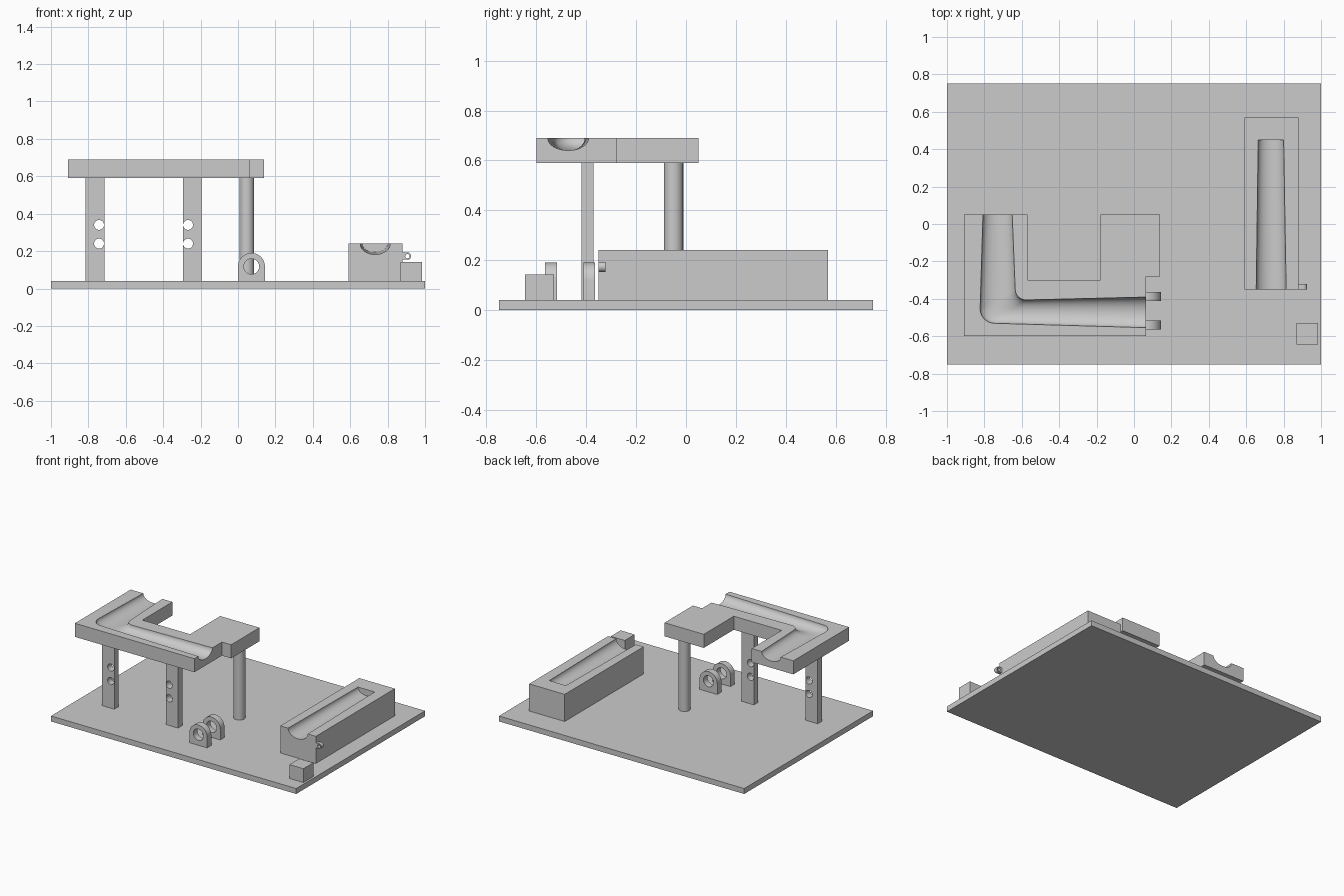
import bpy
import bmesh
from math import sin, cos, pi, radians
from mathutils import Vector, Matrix

if "Cube" in bpy.data.objects:
    bpy.data.objects.remove(bpy.data.objects["Cube"], do_unlink=True)

GREY = (0.6, 0.6, 0.6, 1)
grey = bpy.data.materials.new("light grey")
grey.use_nodes = True
grey.diffuse_color = GREY
grey.node_tree.nodes["Principled BSDF"].inputs["Base Color"].default_value = GREY


def finish(name, bm):
    bmesh.ops.recalc_face_normals(bm, faces=bm.faces)
    mesh = bpy.data.meshes.new(name)
    bm.to_mesh(mesh)
    bm.free()
    mesh.materials.append(grey)
    obj = bpy.data.objects.new(name, mesh)
    bpy.context.collection.objects.link(obj)
    return obj


def activate(obj):
    bpy.ops.object.select_all(action="DESELECT")
    obj.select_set(True)
    bpy.context.view_layer.objects.active = obj


def smooth(obj):
    activate(obj)
    bpy.ops.object.shade_smooth_by_angle(angle=radians(30))


def loft(name, rings):
    """Closed solid through a list of equal-sized point rings."""
    bm = bmesh.new()
    rows = [[bm.verts.new(p) for p in ring] for ring in rings]
    n = len(rows[0])
    for a, b in zip(rows, rows[1:]):
        for i in range(n):
            j = (i + 1) % n
            bm.faces.new((a[i], a[j], b[j], b[i]))
    bm.faces.new(rows[0])
    bm.faces.new(rows[-1])
    return finish(name, bm)


def box(name, x, y, z):
    ring = [(x[0], y[0]), (x[1], y[0]), (x[1], y[1]), (x[0], y[1])]
    return loft(name, [[(*p, h) for p in ring] for h in z])


def profile_y(name, points, y0, y1):
    """Extrude an x-z outline along y."""
    return loft(name, [[(px, y, pz) for px, pz in points] for y in (y0, y1)])


def arc(cx, cy, r, start, end, steps):
    return [(cx + r * cos(radians(start + (end - start) * i / steps)),
             cy + r * sin(radians(start + (end - start) * i / steps)))
            for i in range(steps + 1)]


def circle(cx, cy, r, n=40):
    return arc(cx, cy, r, 0, 360, n)[:-1]


def cut(obj, cutter):
    mod = obj.modifiers.new("cut", "BOOLEAN")
    mod.operation = "DIFFERENCE"
    mod.solver = "EXACT"
    mod.object = cutter
    activate(obj)
    bpy.ops.object.modifier_apply(modifier=mod.name)
    bpy.data.objects.remove(cutter, do_unlink=True)


def groove(inner, outer, top, depths, n=20):
    """Half-elliptical trough cutter spanning two edge lines."""
    rings = []
    for a, b, depth in zip(inner, outer, depths):
        a, b = Vector((*a, top)), Vector((*b, top))
        mid, half = (a + b) / 2, (a - b) / 2
        lift = Vector((0, 0, 0.05))
        ring = [a + lift]
        for i in range(n + 1):
            t = pi * i / n
            ring.append(mid + half * cos(t) - Vector((0, 0, depth * sin(t))))
        rings.append(ring + [b + lift])
    return loft("groove_cutter", rings)


FLOOR = 0.04
box("base_plate", (-1, 1), (-0.75, 0.75), (0, FLOOR))

# Raised plate with an L-shaped trough
outline = [(-0.91, 0.05), (-0.91, -0.6), (0.065, -0.6), (0.065, -0.28), (0.14, -0.28),
           (0.14, 0.05), (-0.18, 0.05), (-0.18, -0.3), (-0.57, -0.3), (-0.57, 0.05)]
plate = loft("raised_plate", [[(*p, z) for p in outline] for z in (0.59, 0.69)])
inner = [(-0.652, 0.07)] + arc(-0.577, -0.348, 0.058, 180, 270, 10) + [(0.085, -0.39)]
outer = [(-0.807, 0.07)] + arc(-0.745, -0.453, 0.078, 180, 270, 10) + [(0.085, -0.555)]
cut(plate, groove(inner, outer, 0.69, [0.05] * len(inner)))
smooth(plate)

# Flat legs with two holes each, and a round post
for name, x0, hole_x in (("right_leg", -0.815, -0.743), ("left_leg", -0.295, -0.267)):
    leg = box(name, (x0, x0 + 0.1), (-0.42, -0.37), (FLOOR, 0.59))
    for z in (0.24, 0.34):
        cut(leg, profile_y("hole_cutter", circle(hole_x, z, 0.0265), -0.5, -0.3))
    smooth(leg)
post = loft("round_post", [[(*p, z) for p in circle(0.047, -0.05, 0.039)]
                           for z in (FLOOR, 0.59)])
smooth(post)

# Pair of round-topped lugs
for name, y in (("front_lug", -0.565), ("back_lug", -0.412)):
    shape = [(0, FLOOR), (0.144, FLOOR)] + arc(0.072, 0.118, 0.072, 0, 180, 24)
    lug = profile_y(name, shape, y, y + 0.048)
    cut(lug, profile_y("hole_cutter", circle(0.072, 0.118, 0.041), y - 0.1, y + 0.1))
    smooth(lug)

# Long block with a tapered trough that is open at the front
block = box("trough_block", (0.59, 0.88), (-0.35, 0.57), (FLOOR, 0.24))
cut(block, groove([(0.814, -0.37), (0.8, 0.45)], [(0.653, -0.37), (0.664, 0.45)],
                  0.24, [0.058, 0.046]))
smooth(block)

# Small eyelet on the side of the block
eyelet = profile_y("eyelet", [(0.87, 0.157), (0.905, 0.155)]
                   + arc(0.905, 0.173, 0.02, -80, 80, 12)
                   + [(0.905, 0.193), (0.87, 0.191)], -0.35, -0.322)
cut(eyelet, profile_y("hole_cutter", circle(0.906, 0.173, 0.012, 24), -0.4, -0.3))
smooth(eyelet)

box("stop_cube", (0.87, 0.985), (-0.645, -0.53), (FLOOR, 0.142))
